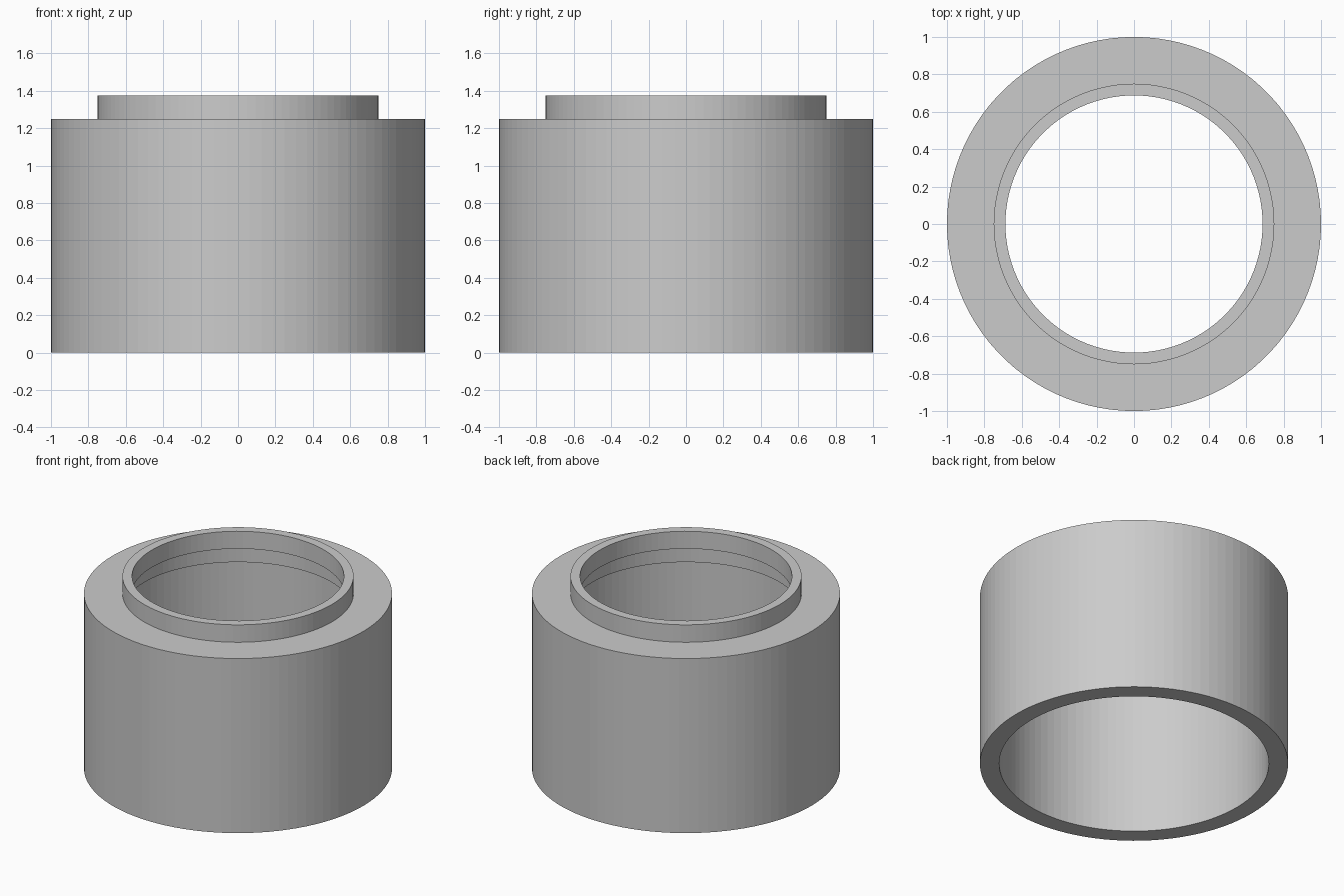
import bpy
import bmesh
from math import pi

cube = bpy.data.objects.get("Cube")
if cube:
    bpy.data.objects.remove(cube, do_unlink=True)

SEGMENTS = 100

grey = bpy.data.materials.new("plain grey")
grey.use_nodes = True
colour = (0.6, 0.6, 0.6, 1)
grey.diffuse_color = colour
grey.node_tree.nodes["Principled BSDF"].inputs["Base Color"].default_value = colour


def lathe(name, profile):
    """Spin a closed (radius, height) profile around the z axis."""
    bm = bmesh.new()
    verts = [bm.verts.new((r, 0, z)) for r, z in profile]
    edges = [bm.edges.new((a, b)) for a, b in zip(verts, verts[1:] + verts[:1])]
    bmesh.ops.spin(bm, geom=verts + edges, cent=(0, 0, 0), axis=(0, 0, 1),
                   angle=2 * pi, steps=SEGMENTS, use_merge=True)
    bmesh.ops.remove_doubles(bm, verts=bm.verts, dist=0.0001)
    bmesh.ops.recalc_face_normals(bm, faces=bm.faces)
    mesh = bpy.data.meshes.new(name)
    bm.to_mesh(mesh)
    bm.free()
    mesh.materials.append(grey)
    obj = bpy.data.objects.new(name, mesh)
    bpy.context.collection.objects.link(obj)
    return obj


# Hollow body: open below, with a thick top plate and a round hole
lathe("body", [(0.875, 0), (1, 0), (1, 1.25), (0.75, 1.25),
               (0.75, 1.125), (0.875, 1.125)])

# Thin raised collar around the hole
lathe("collar", [(0.6875, 1.25), (0.75, 1.25), (0.75, 1.375), (0.6875, 1.375)])
